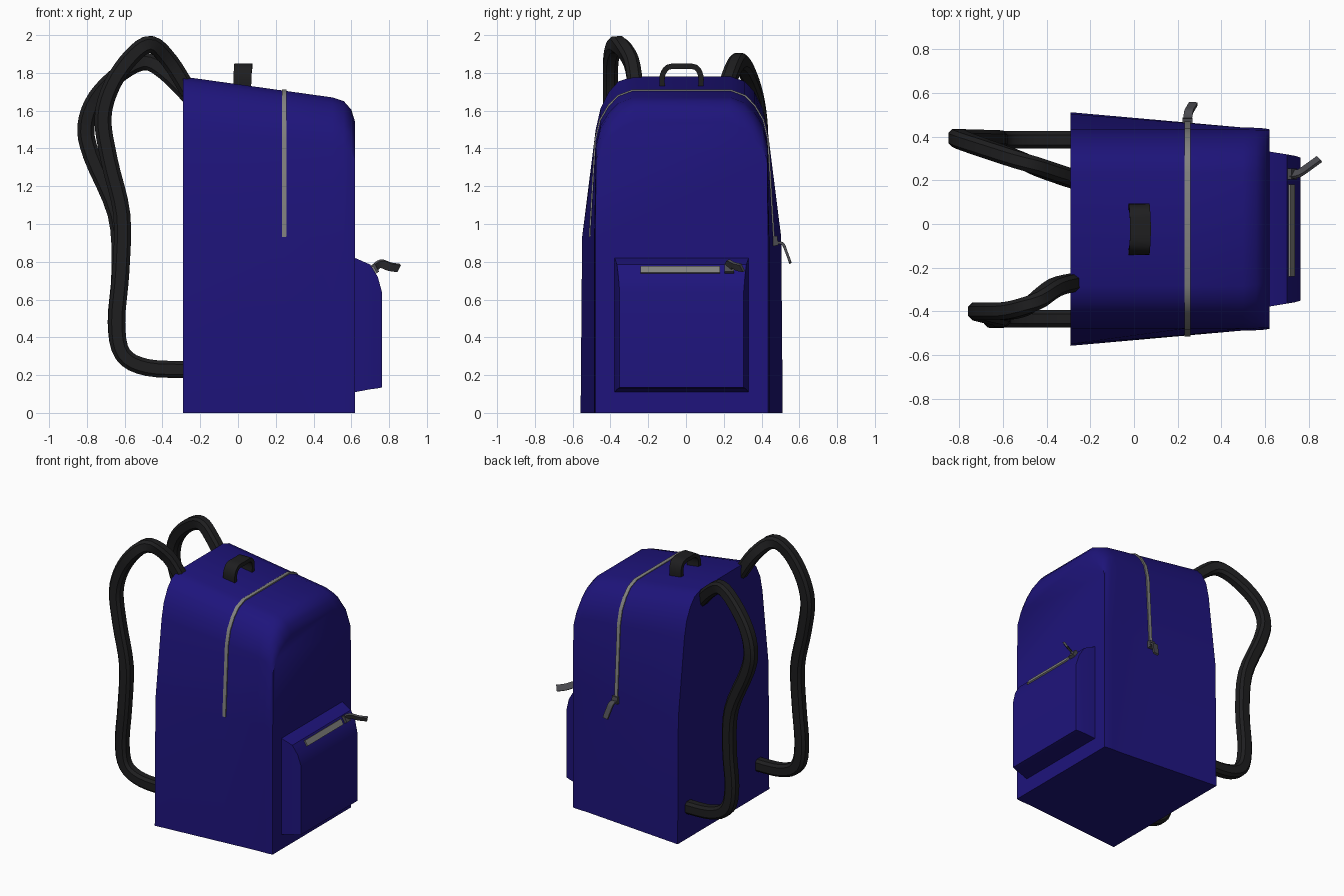
import bpy, bmesh
from mathutils import Vector

if "Cube" in bpy.data.objects:
    bpy.data.objects.remove(bpy.data.objects["Cube"])

CY = -0.023  # the pack's own centre line in y


def material(name, rgb):
    m = bpy.data.materials.new(name)
    m.diffuse_color = (*rgb, 1)
    m.use_nodes = True
    m.node_tree.nodes["Principled BSDF"].inputs["Base Color"].default_value = m.diffuse_color
    return m


BLUE = material("blue_fabric", (0.013, 0.007, 0.2))
BLACK = material("black_webbing", (0.013, 0.013, 0.014))
ZIP = material("zip_grey", (0.22, 0.22, 0.21))
METAL = material("pull_grey", (0.07, 0.07, 0.08))


def loft(name, rings, mat, angle=0.6):
    """Skin a list of equal-length closed rings and cap both ends."""
    bm = bmesh.new()
    vs = [[bm.verts.new(p) for p in r] for r in rings]
    n = len(vs[0])
    for a, b in zip(vs, vs[1:]):
        for i in range(n):
            j = (i + 1) % n
            bm.faces.new((a[i], a[j], b[j], b[i]))
    bm.faces.new(vs[0][::-1])
    bm.faces.new(vs[-1])
    bmesh.ops.recalc_face_normals(bm, faces=bm.faces)
    me = bpy.data.meshes.new(name)
    bm.to_mesh(me)
    bm.free()
    ob = bpy.data.objects.new(name, me)
    bpy.context.collection.objects.link(ob)
    me.materials.append(mat)
    bpy.context.view_layer.objects.active = ob
    ob.select_set(True)
    bpy.ops.object.shade_smooth_by_angle(angle=angle)
    ob.select_set(False)
    return ob


def spline(pts, n):
    """Catmull-Rom resampling, n steps per span."""
    p = [pts[0]] + pts + [pts[-1]]
    out = []
    for i in range(1, len(p) - 2):
        a, b, c, d = p[i - 1:i + 3]
        for k in range(n):
            t = k / n
            out.append(0.5 * (2 * b + (c - a) * t + (2 * a - 5 * b + 4 * c - d) * t * t
                              + (3 * b - a - 3 * c + d) * t ** 3))
    return out + [pts[-1]]


def sweep(name, pts, width, thick, side, mat, n=4, chamfer=0.0):
    """Sweep a flat webbing section along a path; side is the width direction."""
    pts = [Vector(p) for p in pts]
    if n > 1:
        pts = spline(pts, n)
    w, h, c = width / 2, thick / 2, chamfer
    if c:
        sec = [(w, h - c), (w - c, h), (c - w, h), (-w, h - c),
               (-w, c - h), (c - w, -h), (w - c, -h), (w, c - h)]
    else:
        sec = [(w, h), (-w, h), (-w, -h), (w, -h)]
    rings = []
    for i, p in enumerate(pts):
        t = (pts[min(i + 1, len(pts) - 1)] - pts[max(i - 1, 0)]).normalized()
        s = Vector(side)
        s = (s - t * s.dot(t)).normalized()
        u = t.cross(s)
        rings.append([p + s * a + u * b for a, b in sec])
    return loft(name, rings, mat)


# Main bag: half outlines (half width, height) at the back, front and front rim
BACK = [(.535, 0), (.527, .93), (.455, 1.5), (.43, 1.61), (.385, 1.70), (.335, 1.755), (.26, 1.78)]
FRONT = [(.465, 0), (.465, .93), (.455, 1.42), (.43, 1.52), (.385, 1.59), (.335, 1.64), (.26, 1.67)]
RIM = [(.457, 0), (.457, .93), (.453, 1.34), (.42, 1.42), (.37, 1.47), (.31, 1.51), (.24, 1.54)]


def outline(x, a, b, t):
    half = [Vector(p).lerp(Vector(q), t) for p, q in zip(a, b)]
    return ([Vector((x, CY - p.x, p.y)) for p in half]
            + [Vector((x, CY + p.x, p.y)) for p in reversed(half)])


loft("bag_body", [outline(-.29, BACK, FRONT, 0), outline(.245, BACK, FRONT, .677),
                  outline(.5, FRONT, RIM, 0), outline(.56, FRONT, RIM, .15),
                  outline(.60, FRONT, RIM, .5), outline(.62, FRONT, RIM, 1)], BLUE)

# Front pocket: (x, half width, bottom, top)
loft("front_pocket",
     [[(x, CY + s * w, z) for s, z in ((-1, b), (1, b), (1, t), (-1, t))]
      for x, w, b, t in ((.60, .357, .11, .825), (.62, .355, .11, .82), (.70, .342, .125, .785),
                         (.74, .335, .13, .72), (.762, .328, .135, .64))], BLUE)

# Main zip runs over the top and down both sides; pocket zip is straight
sweep("main_zip", outline(.245, BACK, FRONT, .677)[1:-1], .026, .014, (1, 0, 0), ZIP, n=1)
sweep("pocket_zip", [(.722, -.24, .757), (.722, .18, .757)], .042, .012, (.5, 0, -.85), ZIP, n=1)

# Zip sliders and pull tabs
sweep("pocket_slider", [(.722, .205, .762), (.722, .255, .762)], .05, .03, (.5, 0, -.85), METAL, n=1)
sweep("pocket_pull", [(.72, .23, .765), (.755, .232, .79), (.80, .262, .775), (.85, .298, .767)],
      .045, .014, (-.35, .45, -.85), METAL)
sweep("main_slider", [(.245, .468, .935), (.245, .474, .885)], .045, .03, (1, 0, 0), METAL, n=1)
sweep("main_pull", [(.245, .472, .90), (.25, .512, .895), (.262, .534, .845), (.272, .552, .795)],
      .04, .014, (1, 0, 0), METAL)

# Carry handle
sweep("carry_handle", [(.022, -.125, 1.72), (.024, -.125, 1.785), (.027, -.095, 1.83),
                       (.03, -.023, 1.835), (.027, .05, 1.83), (.024, .078, 1.785),
                       (.022, .078, 1.72)], .095, .028, (1, 0, 0), BLACK, n=3)

# Shoulder straps
sweep("shoulder_strap_front",
      [(-.26, -.265, 1.70), (-.36, -.29, 1.86), (-.46, -.36, 1.95), (-.56, -.395, 1.89),
       (-.665, -.40, 1.74), (-.715, -.40, 1.56), (-.68, -.41, 1.33), (-.615, -.425, 1.05),
       (-.62, -.435, .75), (-.642, -.435, .48), (-.61, -.435, .31), (-.48, -.435, .24),
       (-.26, -.435, .23)], .08, .09, (0, 1, 0), BLACK, chamfer=.018)
sweep("shoulder_strap_back",
      [(-.26, .20, 1.68), (-.38, .24, 1.80), (-.49, .28, 1.86), (-.62, .325, 1.80),
       (-.75, .37, 1.67), (-.805, .393, 1.52), (-.775, .393, 1.36), (-.645, .39, 1.05),
       (-.625, .385, .75), (-.645, .385, .48), (-.61, .385, .31), (-.48, .385, .24),
       (-.26, .385, .23)], .08, .09, (0, 1, 0), BLACK, chamfer=.018)
